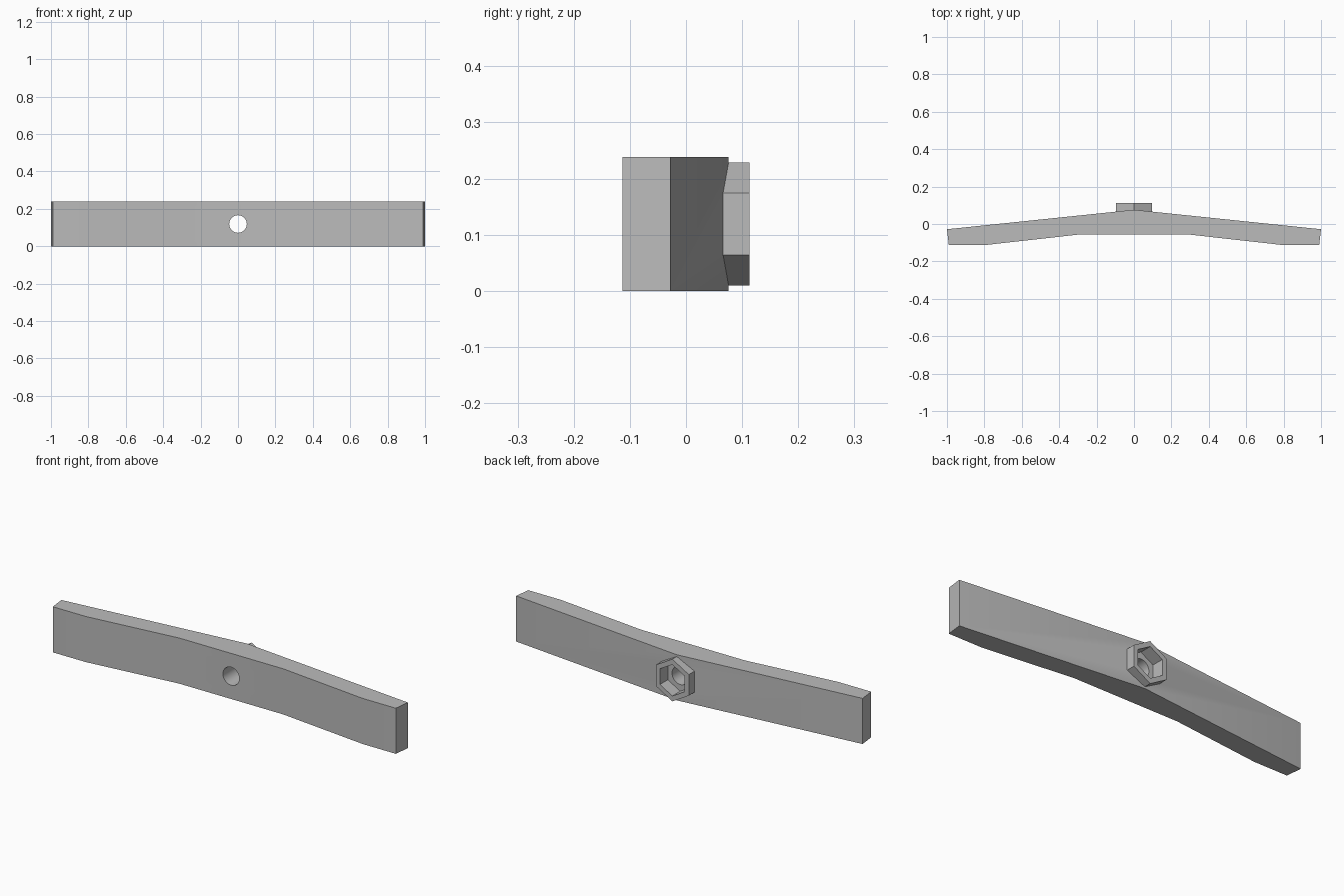
import bpy
from math import radians, pi
from mathutils import Matrix

cube = bpy.data.objects.get("Cube")
if cube:
    bpy.data.objects.remove(cube, do_unlink=True)

HEIGHT = 0.238
CENTRE_Z = HEIGHT / 2

grey = bpy.data.materials.new("plain grey")
grey.use_nodes = True
COLOUR = (0.5, 0.5, 0.5, 1)
grey.diffuse_color = COLOUR
grey.node_tree.nodes["Principled BSDF"].inputs["Base Color"].default_value = COLOUR


def prism(name, sides, radius, y0, y1):
    """Point-up prism running front to back through the middle of the bar."""
    bpy.ops.mesh.primitive_cylinder_add(vertices=sides, radius=radius, depth=y1 - y0)
    ob = bpy.context.object
    ob.name = name
    ob.data.transform(Matrix.Translation((0, (y0 + y1) / 2, CENTRE_Z))
                      @ Matrix.Rotation(pi / 2, 4, 'X'))
    ob.data.materials.append(grey)
    return ob


def cut(target, cutter):
    mod = target.modifiers.new("cut", 'BOOLEAN')
    mod.operation = 'DIFFERENCE'
    mod.solver = 'EXACT'
    mod.object = cutter
    bpy.context.view_layer.objects.active = target
    bpy.ops.object.modifier_apply(modifier=mod.name)
    bpy.data.objects.remove(cutter, do_unlink=True)


def finish(ob):
    bpy.ops.object.select_all(action='DESELECT')
    ob.select_set(True)
    bpy.context.view_layer.objects.active = ob
    bpy.ops.object.shade_smooth_by_angle(angle=radians(25))


# Bar: bent outline, mirrored across x and extruded upward
half = [(0.3, -0.057), (0.8, -0.113), (0.99, -0.113), (1.0, -0.028)]
outline = half + [(0, 0.076)] + [(-x, y) for x, y in reversed(half)]
n = len(outline)
verts = [(x, y, z) for z in (0, HEIGHT) for x, y in outline]
faces = [tuple(reversed(range(n))), tuple(range(n, 2 * n))]
faces += [(i, (i + 1) % n, (i + 1) % n + n, i + n) for i in range(n)]
mesh = bpy.data.meshes.new("bent_bar")
mesh.from_pydata(verts, [], faces)
mesh.materials.append(grey)
bar = bpy.data.objects.new("bent_bar", mesh)
bpy.context.collection.objects.link(bar)

# Seat for the socket, and the bolt hole through the bar
FLOOR, RIM = 0.048, 0.113
cut(bar, prism("seat_cutter", 6, 0.11, FLOOR, 0.2))
cut(bar, prism("hole_cutter", 48, 0.047, -0.3, 0.3))
finish(bar)

# Hexagonal socket on the back
socket = prism("hex_socket", 6, 0.11, FLOOR, RIM)
cut(socket, prism("socket_cutter", 6, 0.082, -0.1, 0.3))
finish(socket)
